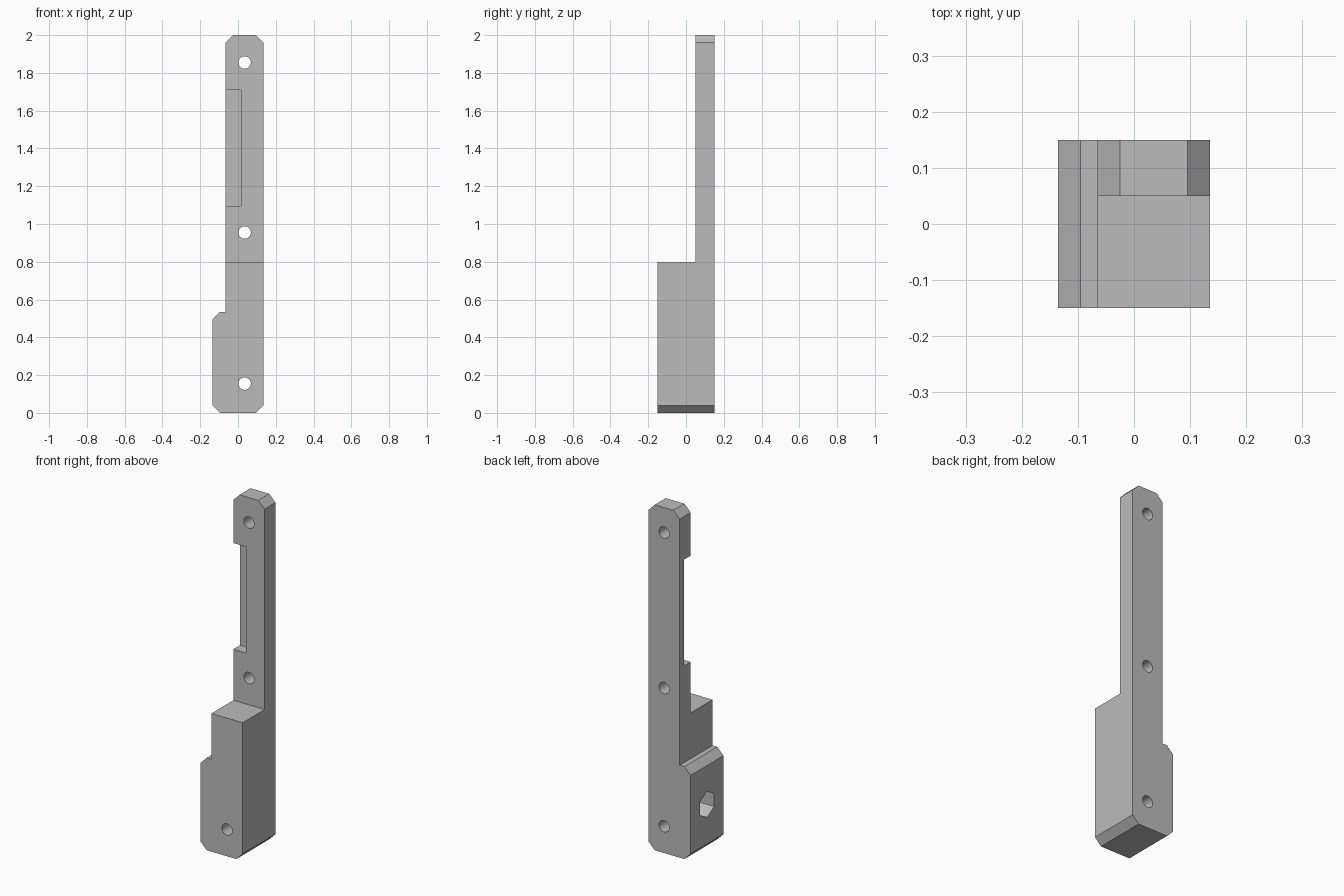
import bpy
import bmesh
from math import pi, radians
from mathutils import Matrix, Vector

cube = bpy.data.objects.get("Cube")
if cube:
    bpy.data.objects.remove(cube, do_unlink=True)

grey = bpy.data.materials.new("plain grey")
grey.use_nodes = True
grey.diffuse_color = (0.5, 0.5, 0.5, 1)
grey.node_tree.nodes["Principled BSDF"].inputs["Base Color"].default_value = (0.5, 0.5, 0.5, 1)


def make_object(name, bm):
    bmesh.ops.recalc_face_normals(bm, faces=bm.faces)
    mesh = bpy.data.meshes.new(name)
    bm.to_mesh(mesh)
    bm.free()
    mesh.materials.append(grey)
    obj = bpy.data.objects.new(name, mesh)
    bpy.context.collection.objects.link(obj)
    return obj


def plate(name, outline, front, back):
    """Extrude an x-z outline from front to back along y."""
    bm = bmesh.new()
    face = bm.faces.new([bm.verts.new((x, front, z)) for x, z in outline])
    result = bmesh.ops.extrude_face_region(bm, geom=[face])
    verts = [g for g in result["geom"] if isinstance(g, bmesh.types.BMVert)]
    bmesh.ops.translate(bm, verts=verts, vec=(0, back - front, 0))
    return make_object(name, bm)


def box(name, low, high):
    low, high = Vector(low), Vector(high)
    bm = bmesh.new()
    bmesh.ops.create_cube(bm, size=1, matrix=Matrix.Translation((low + high) / 2)
                          @ Matrix.Diagonal((*(high - low), 1)))
    return make_object(name, bm)


def rod(name, centre, radius, depth, sides, turn):
    bm = bmesh.new()
    bmesh.ops.create_cone(bm, cap_ends=True, segments=sides, radius1=radius, radius2=radius,
                          depth=depth, matrix=Matrix.Translation(centre) @ turn)
    return make_object(name, bm)


# Chamfered side outline, including the low shoulder on the right
LEFT, SHOULDER, STEM, C = 0.135, -0.135, -0.065, 0.04
outline = [(SHOULDER + C, 0), (LEFT - C, 0), (LEFT, C), (LEFT, 2 - C), (LEFT - C, 2),
           (STEM + C, 2), (STEM, 2 - C), (STEM, 0.535), (SHOULDER + C, 0.535),
           (SHOULDER, 0.495), (SHOULDER, C)]
bracket = plate("bracket", outline, -0.15, 0.15)

# Cutters: thin upper arm, shallow side recess, screw holes, nut pocket
cutters = [box("arm_cutter", (-0.3, -0.3, 0.8), (0.3, 0.05, 2.2)),
           box("recess_cutter", (-0.3, 0.0, 1.095), (0.015, 0.113, 1.71))]
for z in (0.155, 0.955, 1.855):
    cutters.append(rod("screw_hole_cutter", (0.035, 0, z), 0.033, 1, 32,
                       Matrix.Rotation(pi / 2, 4, "X")))
cutters.append(rod("nut_pocket_cutter", (-0.135, 0, 0.27), 0.075, 0.3, 6,
                   Matrix.Rotation(pi / 2, 4, "Y") @ Matrix.Rotation(pi / 2, 4, "Z")))

bpy.ops.object.select_all(action="DESELECT")
bpy.context.view_layer.objects.active = bracket
bracket.select_set(True)
for cutter in cutters:
    cutter.hide_render = True
    cut = bracket.modifiers.new("cut", "BOOLEAN")
    cut.operation = "DIFFERENCE"
    cut.solver = "EXACT"
    cut.object = cutter
    bpy.ops.object.modifier_apply(modifier=cut.name)
    bpy.data.objects.remove(cutter, do_unlink=True)

# Smooth hole walls, crisp edges elsewhere
bpy.ops.object.shade_smooth_by_angle(angle=radians(30))
